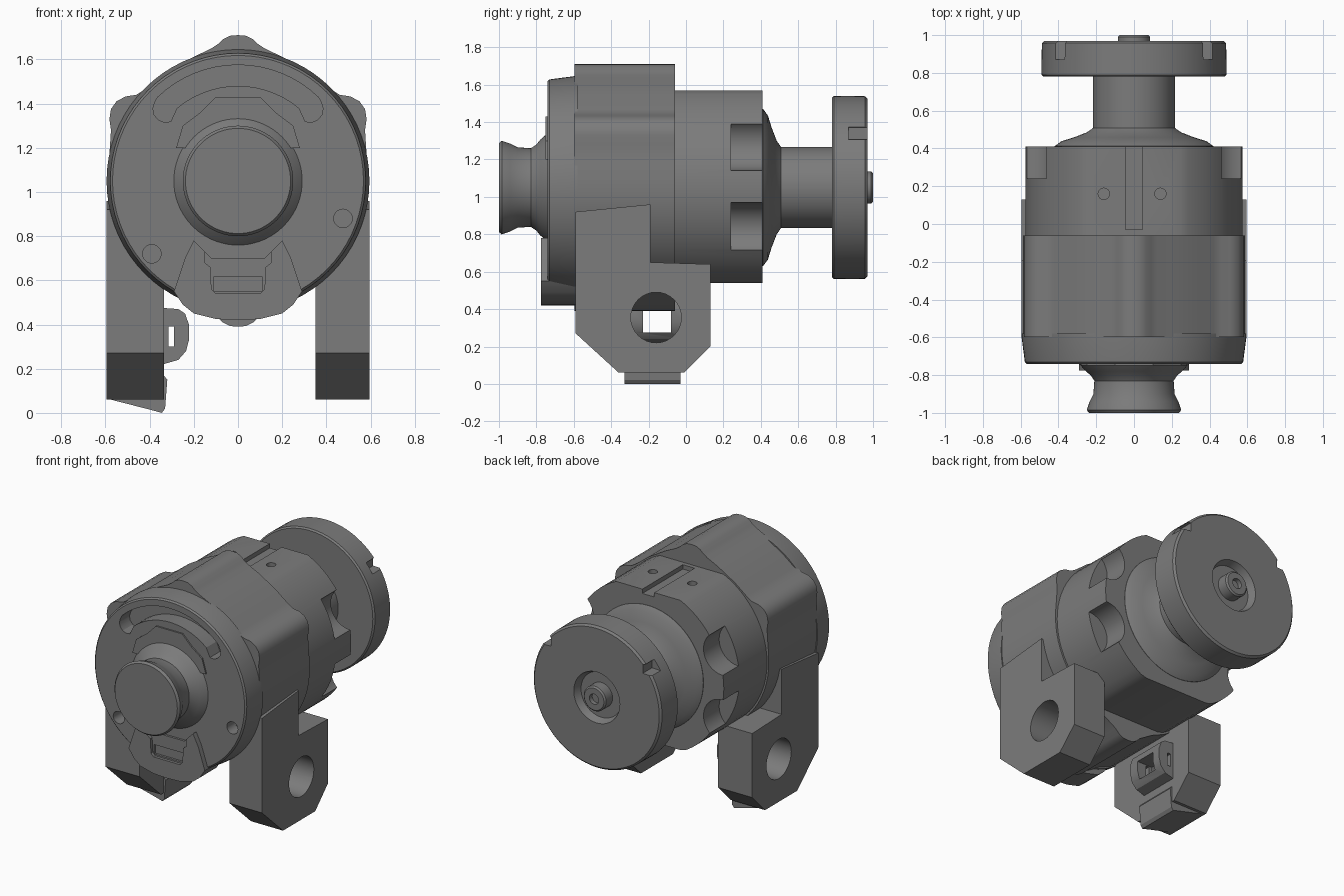
import bpy, bmesh, math
from mathutils import Vector

if "Cube" in bpy.data.objects:
    bpy.data.objects.remove(bpy.data.objects["Cube"])

CZ = 1.05  # height of the main axis


def finish(bm, name):
    bmesh.ops.remove_doubles(bm, verts=bm.verts, dist=1e-5)
    bmesh.ops.recalc_face_normals(bm, faces=bm.faces)
    me = bpy.data.meshes.new(name)
    bm.to_mesh(me)
    bm.free()
    ob = bpy.data.objects.new(name, me)
    bpy.context.collection.objects.link(ob)
    return ob


def lathe(name, pts, steps=72):
    """Revolve (radius, y) points around the main axis."""
    bm = bmesh.new()
    vs = [bm.verts.new((r, y, CZ)) for r, y in pts]
    es = [bm.edges.new(p) for p in zip(vs, vs[1:])]
    bmesh.ops.spin(bm, geom=vs + es, cent=(0, 0, CZ), axis=(0, 1, 0),
                   angle=math.tau, steps=steps, use_merge=True)
    return finish(bm, name)


def prism(name, pts, axis, a, b):
    """Extrude a profile along y (x,z points) or along x (y,z points)."""
    bm = bmesh.new()
    vs = [bm.verts.new((u, a, v) if axis == 'y' else (a, u, v)) for u, v in pts]
    face = bm.faces.new(vs)
    ext = bmesh.ops.extrude_face_region(bm, geom=[face])['geom']
    move = Vector((0, b - a, 0)) if axis == 'y' else Vector((b - a, 0, 0))
    bmesh.ops.translate(bm, vec=move, verts=[g for g in ext if isinstance(g, bmesh.types.BMVert)])
    return finish(bm, name)


def arc(cx, cz, r, a0, a1, n):
    return [(cx + r * math.cos(math.radians(a0 + (a1 - a0) * i / n)),
             cz + r * math.sin(math.radians(a0 + (a1 - a0) * i / n))) for i in range(n + 1)]


def rod(axis, cx, cz, r, a, b, n=32):
    return prism("cutter", arc(cx, cz, r, 0, 360 - 360 / n, n - 1), axis, a, b)


def box(name, x0, x1, y0, y1, z0, z1):
    return prism(name, [(x0, z0), (x1, z0), (x1, z1), (x0, z1)], 'y', y0, y1)


def cut(ob, *cutters):
    for c in cutters:
        c.hide_render = True
        m = ob.modifiers.new("cut", 'BOOLEAN')
        m.operation, m.solver, m.object = 'DIFFERENCE', 'EXACT', c
    dg = bpy.context.evaluated_depsgraph_get()
    me = bpy.data.meshes.new_from_object(ob.evaluated_get(dg))
    ob.modifiers.clear()
    ob.data = me
    for c in cutters:
        bpy.data.objects.remove(c)


def mirrored(half):
    return half + [(-x, z) for x, z in reversed(half) if abs(x) > 1e-6]


# Front housing: lobed casting with a top ridge, side ears and a bottom rib
half = [(0, 1.71), (0.035, 1.707), (0.065, 1.693), (0.09, 1.67), (0.12, 1.65), (0.2, 1.612),
        (0.33, 1.535), (0.42, 1.465), (0.46, 1.44), (0.51, 1.432), (0.55, 1.41), (0.575, 1.375),
        (0.582, 1.33), (0.575, 1.28), (0.58, 1.2), (0.588, 1.1)]
half += arc(0, CZ, 0.588, -4, -60, 10)
half += [(0.2, 0.5), (0.1, 0.44), (0.07, 0.41), (0.035, 0.393), (0, 0.39)]
prism("front_housing", mirrored(half), 'y', -0.597, -0.06)

# Rear housing: round with flattened top and bottom, bolt pockets, groove and holes
rear = prism("rear_housing", [(x, max(0.54, min(1.57, z))) for x, z in
             arc(0, CZ, 0.575, 0, 355, 71)
             if abs(z - CZ) < 0.515 or abs(abs(x) - 0.25) < 0.026], 'y', -0.2, 0.41)
cut(rear, *[rod('y', s * 0.565, z, 0.145, 0.24, 0.5) for s in (-1, 1) for z in (1.285, 0.825)])
cut(rear, box("cutter", -0.045, 0.045, -0.03, 0.5, 1.54, 1.7))
for x in (-0.16, 0.14):
    hole = rod('y', 0, 0, 0.03, -0.1, 0.1, 16)
    hole.rotation_euler.x = math.pi / 2
    hole.location = (x, 0.16, 1.56)
    cut(rear, hole)

# Front plate with curved slot and two bolt holes
plate = lathe("front_plate", [(0, -0.74), (0.568, -0.74), (0.578, -0.73), (0.595, -0.6),
                              (0.595, -0.58), (0, -0.58)])
slot = arc(0, CZ, 0.525, 46, 134, 16)
slot += arc(-0.325, 1.375, 0.06, 150, 290, 5)
slot += arc(0, CZ, 0.43, 130, 50, 14)
slot += arc(0.325, 1.375, 0.06, -110, 30, 5)
cut(plate, prism("cutter", slot, 'y', -0.8, -0.63))
cut(plate, rod('y', -0.39, 0.72, 0.042, -0.8, -0.65, 20), rod('y', 0.475, 0.88, 0.042, -0.8, -0.65, 20))

# Lower front block with its rectangular port
block = prism("lower_front_block", mirrored([(0, 0.42), (0.1, 0.425), (0.2, 0.45), (0.25, 0.49),
              (0.29, 0.55), (0.24, 0.7), (0.2, 0.78), (0.12, 0.7), (0, 0.7)]), 'y', -0.775, -0.59)
cut(block, prism("cutter", [(-0.1, 0.54), (0.1, 0.54), (0.12, 0.56), (0.125, 0.66), (0.15, 0.68),
                            (0.15, 0.75), (-0.15, 0.75), (-0.15, 0.68), (-0.125, 0.66),
                            (-0.12, 0.56)], 'y', -0.9, -0.755))
cut(block, box("cutter", -0.11, 0.11, -0.9, -0.66, 0.55, 0.615))

# Front knob with stepped collar
lathe("front_knob", [(0, -1), (0.238, -1), (0.25, -0.985), (0.235, -0.94), (0.215, -0.9),
                     (0.21, -0.83), (0.23, -0.8), (0.255, -0.78), (0.295, -0.735),
                     (0.295, -0.7), (0, -0.7)])
prism("collar_riser", [(0.28, 1.2), (0.25, 1.3), (0.17, 1.36), (0.1, 1.43), (-0.1, 1.43),
                       (-0.17, 1.36), (-0.25, 1.3), (-0.28, 1.2)], 'y', -0.75, -0.7)

# Rear collar and neck
lathe("rear_neck", [(0, 0.38), (0.42, 0.38), (0.42, 0.412), (0.385, 0.438), (0.32, 0.458),
                    (0.25, 0.485), (0.217, 0.508), (0.217, 0.8), (0, 0.8)])

# Rear disc with hub, recess and two rim notches
disc = lathe("rear_disc", [(0, 0.97), (0.035, 0.97), (0.035, 1.0), (0.075, 1.0), (0.085, 0.99),
                           (0.085, 0.92), (0.155, 0.92), (0.175, 0.97), (0.475, 0.97),
                           (0.488, 0.957), (0.49, 0.79), (0.48, 0.78), (0, 0.78)], 96)
for s in (-1, 1):
    cut(disc, prism("cutter", [(s * 0.35, 1.31), (s * 0.6, 1.30), (s * 0.6, 1.42), (s * 0.35, 1.37)],
                    'y', 0.87, 1.1))

# Mounting legs with cross holes
leg = [(-0.59, 0.27), (-0.36, 0.06), (-0.01, 0.06), (0.13, 0.2), (0.13, 0.64), (-0.19, 0.65),
       (-0.19, 0.96), (-0.59, 0.92)]
for name, x0, x1 in (("right_leg", 0.35, 0.595), ("left_leg", -0.595, -0.335)):
    ob = prism(name, leg, 'x', x0, x1)
    cut(ob, rod('x', -0.16, 0.355, 0.135, x0 - 0.1, x1 + 0.1))

# Left foot wedge and inner retaining strap
prism("left_foot", [(-0.595, 0.065), (-0.4, 0.015), (-0.345, 0), (-0.33, 0.02), (-0.32, 0.15),
                    (-0.36, 0.2), (-0.595, 0.07)], 'y', -0.33, -0.03)
strap = prism("left_strap", [(-0.34, 0.22), (-0.27, 0.24), (-0.235, 0.28), (-0.222, 0.33),
                             (-0.222, 0.4), (-0.24, 0.45), (-0.27, 0.47), (-0.34, 0.475)],
              'y', -0.3, -0.02)
cut(strap, box("cutter", -0.315, -0.29, -0.5, 0.2, 0.3, 0.39))
cut(strap, box("cutter", -0.5, 0, -0.23, -0.08, 0.275, 0.395))

# Dark grey metal on every part; smooth rounded surfaces, keep edges crisp
dark = bpy.data.materials.new("dark_metal")
dark.diffuse_color = (0.2, 0.2, 0.2, 1)
dark.use_nodes = True
dark.node_tree.nodes["Principled BSDF"].inputs["Base Color"].default_value = dark.diffuse_color
for ob in bpy.context.scene.objects:
    ob.data.materials.clear()
    ob.data.materials.append(dark)
    ob.select_set(True)
    bpy.context.view_layer.objects.active = ob
bpy.ops.object.shade_smooth_by_angle(angle=math.radians(28))
